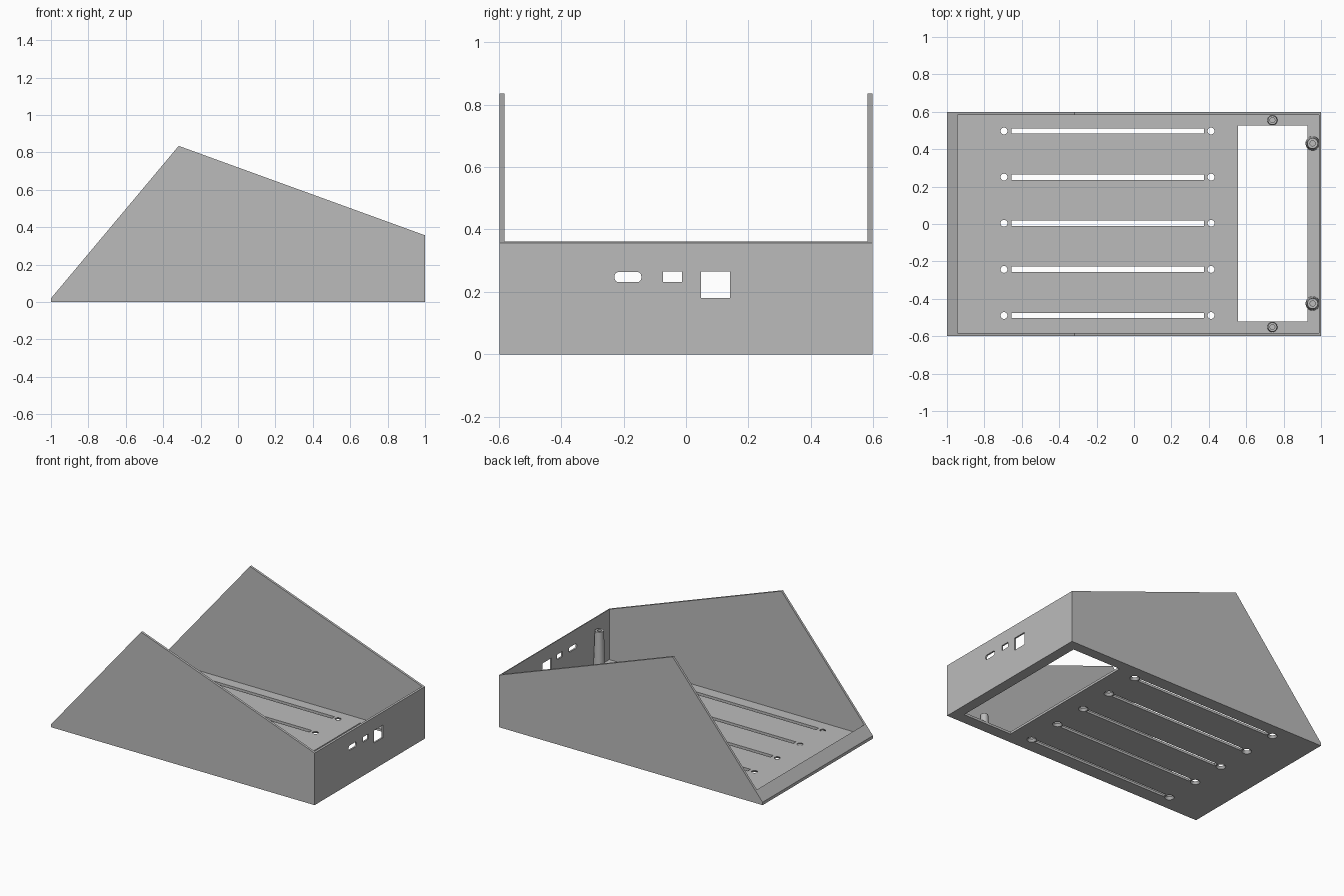
import bpy, bmesh, math
from mathutils import Matrix, Vector

if "Cube" in bpy.data.objects:
    bpy.data.objects.remove(bpy.data.objects["Cube"])

grey = bpy.data.materials.new("plain grey")
grey.diffuse_color = (0.5, 0.5, 0.5, 1)
grey.use_nodes = True
grey.node_tree.nodes["Principled BSDF"].inputs["Base Color"].default_value = grey.diffuse_color


def make_object(name, bm):
    bmesh.ops.recalc_face_normals(bm, faces=bm.faces)
    mesh = bpy.data.meshes.new(name)
    bm.to_mesh(mesh)
    bm.free()
    mesh.materials.append(grey)
    ob = bpy.data.objects.new(name, mesh)
    bpy.context.collection.objects.link(ob)
    return ob


def prism(bm, points, push):
    """Extrude a closed outline along a vector."""
    face = bm.faces.new([bm.verts.new(p) for p in points])
    ext = bmesh.ops.extrude_face_region(bm, geom=[face])
    moved = [v for v in ext["geom"] if isinstance(v, bmesh.types.BMVert)]
    bmesh.ops.translate(bm, verts=moved, vec=push)


def box(bm, x0, x1, y0, y1, z0, z1):
    prism(bm, [(x0, y0, z0), (x1, y0, z0), (x1, y1, z0), (x0, y1, z0)], (0, 0, z1 - z0))


def subtract(target, bm):
    cutter = make_object("cutter", bm)
    cutter.hide_render = True
    mod = target.modifiers.new("cut", "BOOLEAN")
    mod.operation, mod.solver, mod.object = "DIFFERENCE", "EXACT", cutter
    bpy.context.view_layer.objects.active = target
    bpy.ops.object.modifier_apply(modifier=mod.name)
    bpy.data.objects.remove(cutter)


def lathe(name, x, y, profile, steps=32):
    """Spin a radius/height profile around a vertical axis."""
    bm = bmesh.new()
    verts = [bm.verts.new((r, 0, z)) for r, z in profile]
    edges = [bm.edges.new(p) for p in zip(verts, verts[1:])]
    bmesh.ops.spin(bm, geom=verts + edges, cent=(0, 0, 0), axis=(0, 0, 1),
                   angle=2 * math.pi, steps=steps)
    bmesh.ops.remove_doubles(bm, verts=bm.verts, dist=1e-5)
    bmesh.ops.translate(bm, verts=bm.verts, vec=(x, y, 0))
    ob = make_object(name, bm)
    bpy.ops.object.select_all(action="DESELECT")
    ob.select_set(True)
    bpy.context.view_layer.objects.active = ob
    bpy.ops.object.shade_smooth_by_angle(angle=math.radians(35))


FLOOR = 0.016
HALF = 0.598

# Case: side outline extruded across, then hollowed into a tray with a sloped lip
bm = bmesh.new()
outline = [(-1, 0), (1, 0), (1, 0.357), (-0.317, 0.835), (-1, 0.02)]
prism(bm, [(x, -HALF, z) for x, z in outline], (0, 2 * HALF, 0))
case = make_object("case", bm)
bm = bmesh.new()
box(bm, -0.945, 0.989, -HALF + 0.016, HALF - 0.016, FLOOR, 1.5)
subtract(case, bm)

# Large floor opening
bm = bmesh.new()
box(bm, 0.557, 0.928, -0.52, 0.527, -0.1, 0.1)
subtract(case, bm)

# Floor vent slots
rows = [0.004 + 0.2465 * i for i in range(-2, 3)]
bm = bmesh.new()
for y in rows:
    box(bm, -0.655, 0.375, y - 0.014, y + 0.014, -0.1, 0.1)
subtract(case, bm)

# Countersunk screw holes at both ends of each slot
bm = bmesh.new()
for y in rows:
    for x in (-0.695, 0.412):
        z0, z1 = -0.004, FLOOR + 0.004
        bmesh.ops.create_cone(bm, cap_ends=True, segments=24, radius1=0.033, radius2=0.0155,
                              depth=z1 - z0, matrix=Matrix.Translation((x, y, (z0 + z1) / 2)))
subtract(case, bm)

# Port cutouts in the end wall: one rounded, two square
bm = bmesh.new()
box(bm, 0.9, 1.1, -0.074, -0.013, 0.231, 0.266)
box(bm, 0.9, 1.1, 0.048, 0.141, 0.18, 0.266)
ring = []
for cy, cz, start in ((-0.157, 0.25, 0), (-0.215, 0.25, 90), (-0.215, 0.245, 180), (-0.157, 0.245, 270)):
    for k in range(5):
        a = math.radians(start + 22.5 * k)
        ring.append((0.9, cy + 0.014 * math.cos(a), cz + 0.014 * math.sin(a)))
prism(bm, ring, (0.2, 0, 0))
subtract(case, bm)

# Tall tapered screw posts and short bosses, each with a blind hole
for side, tag in ((1, "back"), (-1, "front")):
    lathe("tall_post_" + tag, 0.955, 0.003 + side * 0.428,
          [(0, 0.012), (0.038, 0.012), (0.028, 0.285), (0.014, 0.285), (0.014, 0.12), (0, 0.12)])
    lathe("short_boss_" + tag, 0.74, 0.002 + side * 0.553,
          [(0, 0.012), (0.027, 0.012), (0.024, 0.08), (0.013, 0.08), (0.013, 0.03), (0, 0.03)])
